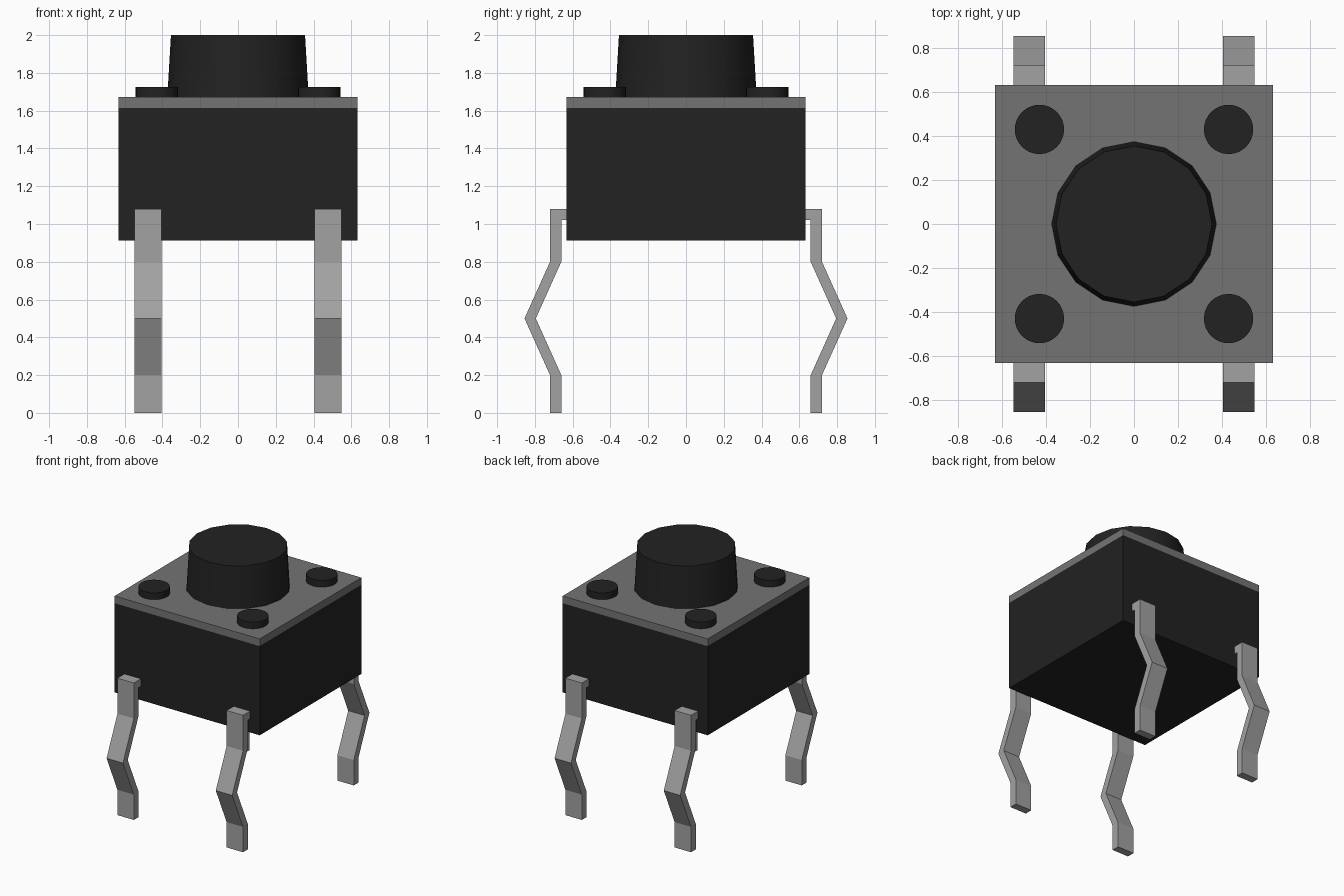
import bpy, bmesh
from math import radians

cube = bpy.data.objects.get("Cube")
if cube:
    bpy.data.objects.remove(cube, do_unlink=True)


def material(name, value):
    mat = bpy.data.materials.new(name)
    mat.use_nodes = True
    color = (value, value, value, 1)
    mat.diffuse_color = color
    mat.node_tree.nodes["Principled BSDF"].inputs["Base Color"].default_value = color
    return mat


black = material("black plastic", 0.016)
plate_metal = material("dark plate metal", 0.175)
leg_metal = material("pale leg metal", 0.36)


def add_object(name, bm, mat):
    bmesh.ops.recalc_face_normals(bm, faces=bm.faces)
    mesh = bpy.data.meshes.new(name)
    bm.to_mesh(mesh)
    bm.free()
    mesh.materials.append(mat)
    obj = bpy.data.objects.new(name, mesh)
    bpy.context.collection.objects.link(obj)
    return obj


def box(name, half, z0, z1, mat):
    bm = bmesh.new()
    bmesh.ops.create_cube(bm, size=1)
    bmesh.ops.scale(bm, vec=(2 * half, 2 * half, z1 - z0), verts=bm.verts)
    bmesh.ops.translate(bm, vec=(0, 0, (z0 + z1) / 2), verts=bm.verts)
    return add_object(name, bm, mat)


def cylinder(name, x, y, z0, z1, r0, r1, sides, mat):
    bm = bmesh.new()
    bmesh.ops.create_cone(bm, cap_ends=True, segments=sides,
                          radius1=r0, radius2=r1, depth=z1 - z0)
    bmesh.ops.translate(bm, vec=(x, y, (z0 + z1) / 2), verts=bm.verts)
    obj = add_object(name, bm, mat)
    bpy.ops.object.select_all(action="DESELECT")
    obj.select_set(True)
    bpy.context.view_layer.objects.active = obj
    bpy.ops.object.shade_smooth_by_angle(angle=radians(30))
    return obj


# Bent leg outline as (distance from centre, height)
LEG = [(0.62, 1.08), (0.72, 1.08), (0.72, 0.8), (0.855, 0.5), (0.72, 0.2), (0.72, 0),
       (0.66, 0), (0.66, 0.2), (0.795, 0.5), (0.66, 0.8), (0.66, 1.02), (0.62, 1.02)]


def leg(name, sx, sy):
    bm = bmesh.new()
    face = bm.faces.new([bm.verts.new((sx * 0.405, sy * y, z)) for y, z in LEG])
    side = bmesh.ops.extrude_face_region(bm, geom=[face])
    verts = [v for v in side["geom"] if isinstance(v, bmesh.types.BMVert)]
    bmesh.ops.translate(bm, vec=(sx * 0.143, 0, 0), verts=verts)
    return add_object(name, bm, leg_metal)


# Housing, cover plate and push button
box("housing", 0.633, 0.912, 1.615, black)
box("cover_plate", 0.633, 1.615, 1.672, plate_metal)
cylinder("push_button", 0, 0, 1.66, 2.0, 0.375, 0.355, 16, black)

# Corner studs and legs
for sx, x_name in ((1, "left"), (-1, "right")):
    for sy, y_name in ((-1, "front"), (1, "back")):
        cylinder(f"{y_name}_{x_name}_stud", sx * 0.43, sy * 0.43,
                 1.66, 1.725, 0.112, 0.112, 32, black)
        leg(f"{y_name}_{x_name}_leg", sx, sy)
